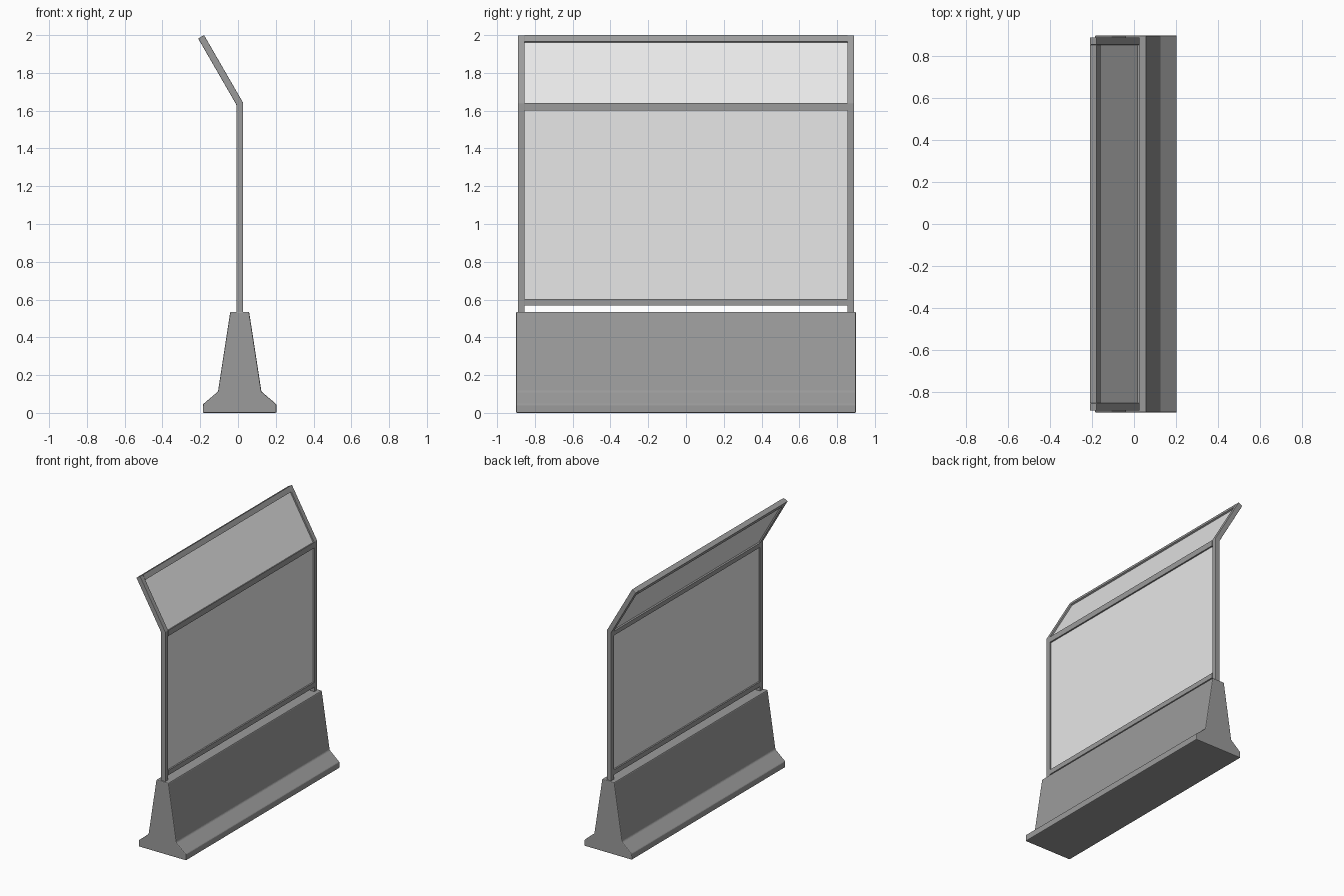
import bpy, bmesh, math
from mathutils import Vector

cube = bpy.data.objects.get("Cube")
if cube:
    bpy.data.objects.remove(cube, do_unlink=True)


def material(name, value):
    mat = bpy.data.materials.new(name)
    mat.use_nodes = True
    color = (value, value, value, 1)
    mat.diffuse_color = color
    mat.node_tree.nodes["Principled BSDF"].inputs["Base Color"].default_value = color
    return mat


grey = material("mid grey", 0.33)
pale = material("pale grey", 0.8)


def prism(name, profile, y0, y1, mat, bevel=0.0):
    """Extrude an x-z outline along y."""
    bm = bmesh.new()
    face = bm.faces.new([bm.verts.new((p[0], y0, p[1])) for p in profile])
    ext = bmesh.ops.extrude_face_region(bm, geom=[face])
    verts = [v for v in ext["geom"] if isinstance(v, bmesh.types.BMVert)]
    bmesh.ops.translate(bm, verts=verts, vec=(0, y1 - y0, 0))
    bmesh.ops.recalc_face_normals(bm, faces=bm.faces)
    mesh = bpy.data.meshes.new(name)
    bm.to_mesh(mesh)
    bm.free()
    mesh.materials.append(mat)
    obj = bpy.data.objects.new(name, mesh)
    bpy.context.collection.objects.link(obj)
    if bevel:
        mod = obj.modifiers.new("Soft edges", "BEVEL")
        mod.width = bevel
        mod.segments = 2
        mod.limit_method = "ANGLE"
        mod.angle_limit = math.radians(20)
    return obj


# Key dimensions
CX, HALF = 0.009, 0.018
LENGTH, POST_OUT, POST_IN = 0.9, 0.89, 0.855
BASE_TOP, BEND, TILT = 0.535, 1.637, math.radians(30)
along = Vector((-math.sin(TILT), math.cos(TILT)))
normal = Vector((math.cos(TILT), math.sin(TILT)))
bend = Vector((CX, BEND))
REACH = (2.0 - BEND - HALF * normal.y) / along.y
miter = HALF * math.tan(TILT / 2)


def upright(z0, z1, half):
    return [(CX - half, z0), (CX + half, z0), (CX + half, z1), (CX - half, z1)]


def tilted(t0, t1, half):
    return [bend + along * t + normal * s
            for t, s in ((t0, -half), (t0, half), (t1, half), (t1, -half))]


# Concrete barrier with flared foot
side = [(0.195, 0), (0.195, 0.045), (0.115, 0.113), (0.05, BASE_TOP)]
outline = [(CX + x, z) for x, z in side] + [(CX - x, z) for x, z in reversed(side)]
prism("barrier_base", outline, -LENGTH, LENGTH, grey, 0.006)

# Bent end posts
tip = tilted(0, REACH, HALF)
post = [(CX - HALF, BASE_TOP - 0.02), (CX + HALF, BASE_TOP - 0.02),
        (CX + HALF, BEND + miter), tip[2], tip[3], (CX - HALF, BEND - miter)]
for label, sign in (("front", -1), ("back", 1)):
    y0, y1 = sorted((sign * POST_IN, sign * POST_OUT))
    prism(label + "_post", post, y0, y1, grey, 0.003)

# Rails between the posts
prism("lower_rail", upright(0.568, 0.604, HALF), -POST_IN, POST_IN, grey)
middle = [(CX - HALF, 1.6), (CX + HALF, 1.6),
          (CX + HALF, BEND + miter), (CX - HALF, BEND - miter)]
prism("middle_rail", middle, -POST_IN, POST_IN, grey)
prism("top_rail", tilted(REACH - 0.038, REACH, HALF), -POST_IN, POST_IN, grey)

# Screen panels, recessed within the frame
prism("main_panel", upright(0.6, 1.605, 0.007), -POST_IN, POST_IN, pale)
prism("upper_panel", tilted(-0.005, REACH - 0.03, 0.007), -POST_IN, POST_IN, pale)
